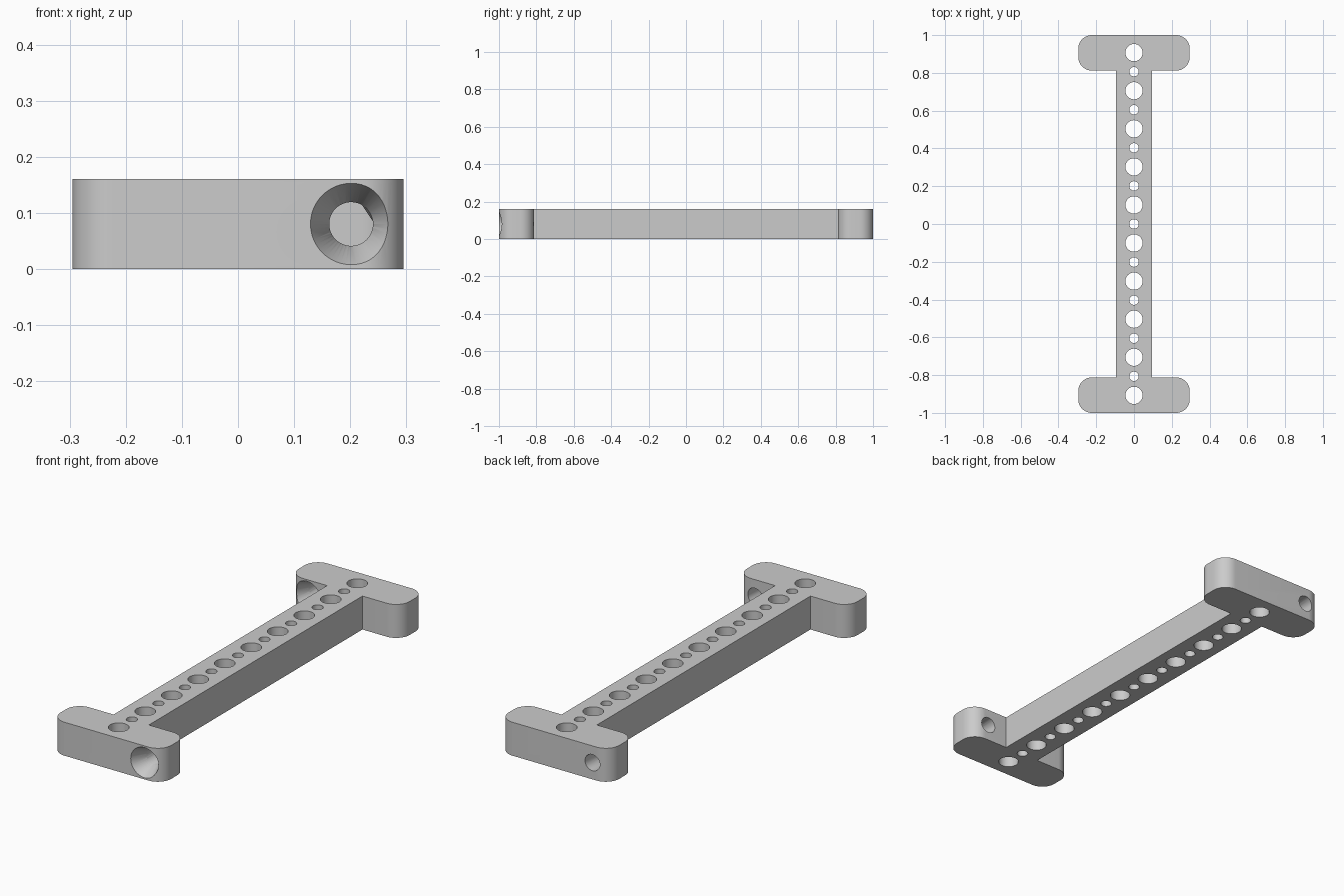
import bpy, bmesh, math
from mathutils import Matrix, Vector

if "Cube" in bpy.data.objects:
    bpy.data.objects.remove(bpy.data.objects["Cube"], do_unlink=True)

HEIGHT = 0.161
HALF_W, WEB_W = 0.295, 0.094     # half widths of the end bars and the web
BAR_IN = 0.812                   # inner face of each end bar
CORNER = 0.072
PITCH = 0.1008                   # spacing of the hole row

gray = bpy.data.materials.new("Plain gray")
gray.use_nodes = True
color = (0.6, 0.6, 0.6, 1)
gray.diffuse_color = color
gray.node_tree.nodes["Principled BSDF"].inputs["Base Color"].default_value = color


def make_object(name, bm):
    bmesh.ops.recalc_face_normals(bm, faces=bm.faces)
    mesh = bpy.data.meshes.new(name)
    bm.to_mesh(mesh)
    bm.free()
    mesh.materials.append(gray)
    obj = bpy.data.objects.new(name, mesh)
    bpy.context.collection.objects.link(obj)
    return obj


def rounded(cx, cy, start, steps=12):
    """Quarter-circle corner, counter-clockwise from the start angle."""
    angles = [start + math.pi / 2 * i / steps for i in range(steps + 1)]
    return [(cx + CORNER * math.cos(a), cy + CORNER * math.sin(a)) for a in angles]


def cone(bm, base, tip, r1, r2, segments=48):
    """Solid round cutter running from base to tip."""
    base, tip = Vector(base), Vector(tip)
    axis = tip - base
    turn = axis.to_track_quat('Z', 'Y').to_matrix().to_4x4()
    bmesh.ops.create_cone(bm, cap_ends=True, segments=segments, radius1=r1, radius2=r2,
                          depth=axis.length,
                          matrix=Matrix.Translation((base + tip) / 2) @ turn)


# I-shaped outline: one end bar, then the same turned half way round
cx = HALF_W - CORNER
half = [(WEB_W, BAR_IN)]
half += rounded(cx, BAR_IN + CORNER, -math.pi / 2)
half += rounded(cx, 1 - CORNER, 0)
half += rounded(-cx, 1 - CORNER, math.pi / 2)
half += rounded(-cx, BAR_IN + CORNER, math.pi)
half += [(-WEB_W, BAR_IN)]
outline = half + [(-x, -y) for x, y in half]

bm = bmesh.new()
face = bm.faces.new([bm.verts.new((x, y, 0)) for x, y in outline])
top = bmesh.ops.extrude_face_region(bm, geom=[face])["geom"]
bmesh.ops.translate(bm, vec=(0, 0, HEIGHT),
                    verts=[v for v in top if isinstance(v, bmesh.types.BMVert)])
bracket = make_object("mounting_bracket", bm)

# Row of alternating large and small holes along the web
bm = bmesh.new()
for i in range(-9, 10):
    r = 0.0455 if i % 2 else 0.025
    cone(bm, (0, i * PITCH, -0.1), (0, i * PITCH, HEIGHT + 0.1), r, r)
hole_cutter = make_object("hole_cutter", bm)

# Screw hole through each end bar, and its countersink on the front side
z = HEIGHT / 2
R_SINK, R_SCREW, DEPTH, EXTRA = 0.0725, 0.039, 0.072, 0.02
slope = (R_SINK - R_SCREW) / DEPTH
screws = bmesh.new()
sinks = bmesh.new()
for x, y in ((2 * PITCH, -1), (-2 * PITCH, BAR_IN)):
    cone(screws, (x, y - 0.05, z), (x, y + 0.25, z), R_SCREW, R_SCREW)
    cone(sinks, (x, y - EXTRA, z), (x, y + DEPTH, z), R_SINK + slope * EXTRA, R_SCREW)
cutters = [hole_cutter, make_object("screw_cutter", screws),
           make_object("countersink_cutter", sinks)]

bpy.ops.object.select_all(action='DESELECT')
bpy.context.view_layer.objects.active = bracket
bracket.select_set(True)
for cutter in cutters:
    cutter.hide_render = True
    mod = bracket.modifiers.new(cutter.name, 'BOOLEAN')
    mod.operation = 'DIFFERENCE'
    mod.solver = 'EXACT'
    mod.object = cutter
    bpy.ops.object.modifier_apply(modifier=mod.name)
    bpy.data.objects.remove(cutter, do_unlink=True)

bpy.ops.object.shade_smooth_by_angle(angle=math.radians(25))
